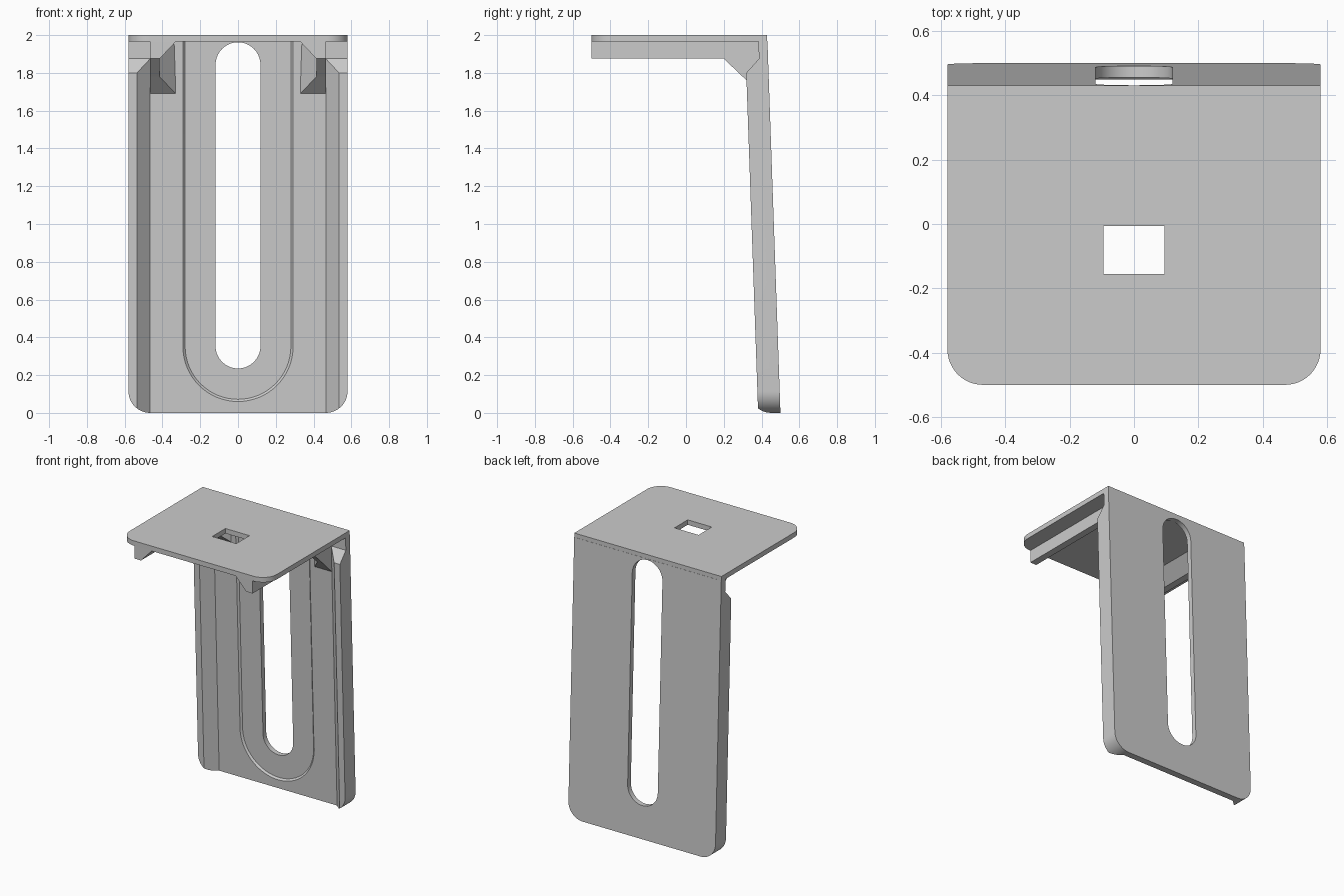
import bpy, bmesh
from math import sin, cos, pi, radians

cube = bpy.data.objects.get("Cube")
if cube:
    bpy.data.objects.remove(cube, do_unlink=True)

W = 0.58          # half width of the bracket
TOP = 2.0
UNDER = 1.965     # underside of the top plate
LOW = 1.875       # underside of the plate ribs
BACK = 0.43       # rear face at the top
FACE = 0.382      # front face of the back panel at the top
LEAN = 0.035      # how far the panel leans back per unit of drop

grey = bpy.data.materials.new("light_grey")
grey.use_nodes = True
grey.diffuse_color = (0.6, 0.6, 0.6, 1)
grey.node_tree.nodes["Principled BSDF"].inputs["Base Color"].default_value = (0.6, 0.6, 0.6, 1)


def finish(name, bm):
    bmesh.ops.recalc_face_normals(bm, faces=bm.faces)
    mesh = bpy.data.meshes.new(name)
    bm.to_mesh(mesh)
    bm.free()
    mesh.materials.append(grey)
    ob = bpy.data.objects.new(name, mesh)
    bpy.context.collection.objects.link(ob)
    return ob


def loft(name, first, second):
    """Solid between two loops with equal point counts."""
    bm = bmesh.new()
    a = [bm.verts.new(p) for p in first]
    b = [bm.verts.new(p) for p in second]
    bm.faces.new(a)
    bm.faces.new(b)
    n = len(a)
    for i in range(n):
        j = (i + 1) % n
        bm.faces.new((a[i], a[j], b[j], b[i]))
    return finish(name, bm)


def hull(name, points, side):
    bm = bmesh.new()
    for x, y, z in points:
        bm.verts.new((side * x, y, z))
    bmesh.ops.convex_hull(bm, input=bm.verts)
    bmesh.ops.dissolve_limit(bm, angle_limit=radians(0.5), verts=bm.verts, edges=bm.edges)
    return finish(name, bm)


def arc(cx, cy, r, start, end, n=12):
    return [(cx + r * cos(start + (end - start) * i / n),
             cy + r * sin(start + (end - start) * i / n)) for i in range(n + 1)]


def tongue(half, low, high, r):
    """Outline with a square top edge and two rounded lower corners."""
    return ([(-half, high)] + arc(-half + r, low + r, r, pi, 1.5 * pi)
            + arc(half - r, low + r, r, 1.5 * pi, 2 * pi) + [(half, high)])


def u_shape(half):
    """Outline with a square top and a half-round bottom."""
    return [(-half, 2.1)] + arc(0, 0.352, half, pi, 2 * pi, 32) + [(half, 2.1)]


def upright(outline, y):
    return [(x, y, z) for x, z in outline]


def flat(outline, z):
    return [(x, y, z) for x, y in outline]


def boolean(target, cutter, operation):
    """Apply a boolean and discard the cutter."""
    cutter.hide_render = True
    mod = target.modifiers.new("cut", 'BOOLEAN')
    mod.operation = operation
    mod.solver = 'EXACT'
    mod.object = cutter
    graph = bpy.context.evaluated_depsgraph_get()
    mesh = bpy.data.meshes.new_from_object(target.evaluated_get(graph))
    target.modifiers.clear()
    target.data = mesh
    bpy.data.objects.remove(cutter, do_unlink=True)


def lean(ob):
    """Tilt an upright part backwards, keeping its top in place."""
    for v in ob.data.vertices:
        v.co.y += LEAN * (TOP - v.co.z)


parts = []

# Top plate with a rectangular hole
shape = tongue(W, -0.5, BACK, 0.11)
top_plate = loft("top_plate", flat(shape, UNDER), flat(shape, TOP))
hole = [(-0.095, -0.155), (0.095, -0.155), (0.095, -0.006), (-0.095, -0.006)]
boolean(top_plate, loft("hole_cutter", flat(hole, 1.8), flat(hole, 2.2)), 'DIFFERENCE')
parts.append(top_plate)

# Back panel
panel_shape = tongue(W, 0, UNDER + 0.005, 0.115)
back_panel = loft("back_panel", upright(panel_shape, FACE), upright(panel_shape, BACK))

# Shallow recess with sloped walls around the slot
recess = loft("recess_cutter", upright(u_shape(0.322), FACE - 0.03),
              upright(u_shape(0.28), FACE + 0.012))
boolean(back_panel, recess, 'DIFFERENCE')

# Long round-ended slot
slot = arc(0, 1.843, 0.119, 0, pi, 20) + arc(0, 0.354, 0.119, pi, 2 * pi, 20)
boolean(back_panel, loft("slot_cutter", upright(slot, 0.2), upright(slot, 0.6)), 'DIFFERENCE')
lean(back_panel)
parts.append(back_panel)

for side, word in ((1, "left"), (-1, "right")):
    # Edge rib of the panel, trimmed to the rounded lower corner
    rib_front = FACE - 0.07
    points = []
    for z_front, z_base in ((-0.1, -0.1), (1.80, LOW)):
        points += [(W, rib_front, z_front), (0.535, rib_front, z_front),
                   (0.465, FACE, z_base), (W, FACE, z_base),
                   (0.465, FACE + 0.02, z_base), (W, FACE + 0.02, z_base)]
    rib = hull(word + "_panel_rib", points, side)
    trim = tongue(W, 0, 2.2, 0.115)
    boolean(rib, loft("trim", upright(trim, 0), upright(trim, 0.8)), 'INTERSECT')
    lean(rib)
    parts.append(rib)

    # Rib under the top plate
    section = [(0.465, UNDER + 0.01), (0.465, LOW), (0.415, LOW),
               (0.33, UNDER), (0.33, UNDER + 0.01)]
    parts.append(hull(word + "_plate_rib",
                      [(x, y, z) for y in (-0.5, 0.4) for x, z in section], side))

    # Brace where the plate rib turns down the panel
    parts.append(hull(word + "_brace", [
        (x, y, z) for x, y, low in ((0.465, 0.3, 1.78), (0.415, 0.3, 1.78),
                                    (0.33, 0.392, 1.69), (0.465, 0.392, 1.69),
                                    (0.33, 0.41, 1.69), (0.465, 0.41, 1.69))
        for z in (low, UNDER + 0.01)], side))
    parts.append(hull(word + "_brace_corner", [
        (x, y, z) for x in (0.415, 0.465)
        for y, z in ((0.2, LOW), (0.3, 1.78), (0.31, 1.78),
                     (0.31, LOW + 0.01), (0.2, LOW + 0.01))], side))

# Smooth the rounded corners and keep the creases sharp
bpy.ops.object.select_all(action='DESELECT')
for ob in parts:
    ob.select_set(True)
bpy.context.view_layer.objects.active = parts[0]
bpy.ops.object.shade_smooth_by_angle(angle=radians(25))
